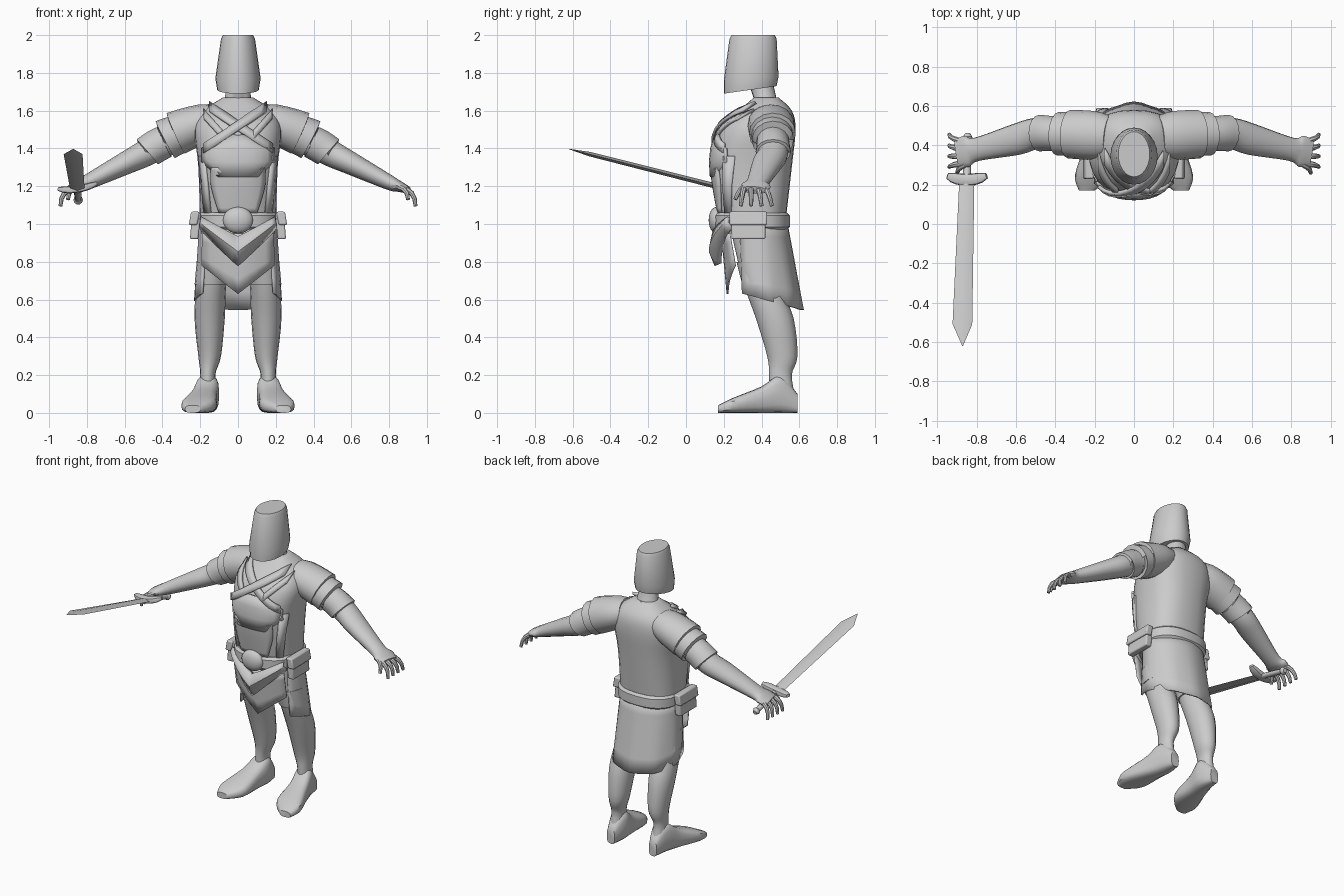
import bpy, bmesh
from math import sin, cos, pi, copysign, radians
from mathutils import Vector

cube = bpy.data.objects.get("Cube")
if cube:
    bpy.data.objects.remove(cube)

GREY = (.6, .6, .6, 1)
grey = bpy.data.materials.new("plain grey")
grey.use_nodes = True
grey.diffuse_color = GREY
grey.node_tree.nodes["Principled BSDF"].inputs["Base Color"].default_value = GREY


def finish(name, bm, thick=0, bevel=0):
    bmesh.ops.recalc_face_normals(bm, faces=bm.faces)
    mesh = bpy.data.meshes.new(name)
    bm.to_mesh(mesh)
    bm.free()
    mesh.materials.append(grey)
    part = bpy.data.objects.new(name, mesh)
    bpy.context.collection.objects.link(part)
    bpy.ops.object.select_all(action='DESELECT')
    part.select_set(True)
    bpy.context.view_layer.objects.active = part
    bpy.ops.object.shade_smooth_by_angle(angle=radians(40))
    if thick:
        solid = part.modifiers.new("thickness", 'SOLIDIFY')
        solid.thickness, solid.offset = thick, 0
    if bevel:
        soft = part.modifiers.new("soft_edges", 'BEVEL')
        soft.width, soft.segments = bevel, 2


def lerp(first, last, t):
    return [a + (b - a) * t for a, b in zip(first, last)]


def steps(count):
    return [k / count for k in range(count + 1)]


def refine(path, count=4):
    """Smooth curve through a few control rows."""
    rows = []
    for i in range(len(path) - 1):
        near = [path[min(max(i + k, 0), len(path) - 1)] for k in (-1, 0, 1, 2)]
        for t in steps(count)[:-1]:
            rows.append([b + t / 2 * (c - a + t * (2 * a - 5 * b + 4 * c - d + t * (3 * (b - c) + d - a)))
                         for a, b, c, d in zip(*near)])
    return rows + [list(path[-1])]


def sample(path, value):
    """Row of a refined path where its first number reaches the value."""
    for a, b in zip(path, path[1:]):
        if (a[0] - value) * (b[0] - value) <= 0:
            return lerp(a, b, (value - a[0]) / (b[0] - a[0]))


def skin(bm, rows, closed):
    for a, b in zip(rows, rows[1:]):
        n = len(a)
        for i in range(n if closed else n - 1):
            j = (i + 1) % n
            bm.faces.new((a[i], a[j], b[j], b[i]))


def loft(name, sections, sides=20, power=2):
    """Closed skin over rings given as (centre, half axis, half axis)."""
    def bulge(t):
        return copysign(abs(t) ** (2 / power), t)
    bm = bmesh.new()
    turns = [2 * pi * t for t in steps(sides)[:-1]]
    rings = [[bm.verts.new(Vector(c) + Vector(u) * bulge(cos(a)) + Vector(v) * bulge(sin(a))) for a in turns]
             for c, u, v in sections]
    skin(bm, rings, True)
    bm.faces.new(rings[0])
    bm.faces.new(rings[-1])
    finish(name, bm)


def tube(name, path, side=1, sides=16, power=2, ref=(0, 1, 0)):
    """Loft along (x, y, z, width, height) rows, with rings square to the path."""
    pts = [Vector((side * x, y, z)) for x, y, z, w, h in path]
    sections = []
    for i, (x, y, z, w, h) in enumerate(path):
        along = (pts[min(i + 1, len(pts) - 1)] - pts[max(i - 1, 0)]).normalized()
        up = along.cross(Vector(ref)).normalized()
        sections.append((pts[i], up.cross(along) * w, up * h))
    loft(name, sections, sides, power)


def sheet(name, rows, thick):
    bm = bmesh.new()
    skin(bm, [[bm.verts.new(point) for point in row] for row in rows], False)
    finish(name, bm, thick)


def level(z, half, front, back, x=0, tilt=0):
    """Horizontal ring section."""
    return (x, (front + back) / 2, z), (half, 0, 0), (0, (back - front) / 2, tilt)


# Torso rows: height, half width, front, back
BOXY = 2.5
torso = refine([(.95, .2, .2, .52), (1.3, .21, .14, .56), (1.5, .23, .18, .58),
                (1.6, .18, .28, .56), (1.67, .08, .36, .49)])
loft("torso", [level(*row) for row in torso], 28, BOXY)


def chest(x, z, off):
    """Point just in front of the torso."""
    z, half, front, back = sample(torso, z)
    out = (1 - min(abs(x) / half, .97) ** BOXY) ** (1 / BOXY)
    return x, (front + back) / 2 - (back - front) / 2 * out - off, z


# Breastplate and stomach plate: rows of height and half width
def plate(name, outline, off):
    sheet(name, [[chest(half * t, z, off) for t in lerp([-1] * 11, [1] * 11, 0) and [2 * k - 1 for k in steps(10)]]
                 for z, half in outline], .015)


plate("breastplate", [(1.47, .03), (1.4, .19), (1.33, .19), (1.25, .1)], .012)
plate("stomach_plate", refine([(1.3, .14), (1.2, .14), (1.06, .1)]), .006)


# Crossed chest straps, shoulder straps and side straps
def strap(name, side, start, end, off):
    rows = []
    for t in steps(12):
        x, z = lerp(start, end, t)
        rows.append([chest(side * x, z + edge, off) for edge in (.025, -.025)])
    sheet(name, rows, .018)


for side, label in ((1, "left"), (-1, "right")):
    strap(label + "_cross_strap", side, (.15, 1.62), (-.18, 1.4), .016 + .006 * side)
    strap(label + "_shoulder_strap", side, (.18, 1.58), (.08, 1.47), .012)
    sheet(label + "_side_strap", [[chest(side * (x + z / 10), z, .008) for x in (.04, .07)]
                                  for z in lerp([1.36] * 2, [1.06] * 2, 0)[:1] + [1.2, 1.06]], .015)

# Neck and flat-topped helmet
loft("neck", [level(1.6, .1, .33, .52), level(1.66, .07, .36, .48), level(1.75, .06, .33, .46)])
loft("helmet", [level(1.71, .11, .2, .48, tilt=.02), level(1.77, .12, .2, .49, tilt=.01),
                level(1.98, .09, .23, .48), level(2, .08, .24, .47)], 24)

# Belt, V-shaped belt front and round buckle
loft("belt", [level(1.015 + rise, .2 + grow, .165 - grow, .535 + grow)
              for rise, grow in ((-.045, 0), (-.03, .015), (.03, .015), (.045, 0))], 28, BOXY)
rows = []
for k in steps(16):
    x = 2 * k - 1
    r = abs(x)
    top, low, y = .93 + .1 * r, .785 + .2 * r, .155 + .08 * r * r
    rows.append([(x * .19, y, top), (x * .19, y - .015, (top + low) / 2), (x * .19, y + .015, low)])
sheet("belt_front", rows, .04)
bm = bmesh.new()
bmesh.ops.create_uvsphere(bm, u_segments=20, v_segments=12, radius=1)
bmesh.ops.scale(bm, vec=(.08, .04, .07), verts=bm.verts)
bmesh.ops.translate(bm, vec=(0, .16, 1.02), verts=bm.verts)
finish("buckle", bm)

# Pointed cloth in front
rows = []
for k in steps(8):
    x = 2 * k - 1
    r = abs(x)
    rows.append([(x * .19, .19 + .03 * t + .04 * r * r, z) for t in steps(4) for z in lerp([.95], [.63 + .15 * r], t)])
sheet("front_cloth", rows, .01)

# Long skirt around the back and sides, open in front
rows = []
for t in steps(5):
    row = []
    for k in steps(24):
        turn = radians(250) * (k - .5)
        fold = 1 + .02 * t * cos(12 * pi * k)
        hem = .6 - .055 * cos(turn)
        row.append(((.2 + .025 * t) * sin(turn) * fold,
                    .375 + .04 * t + (.155 + .045 * t) * cos(turn) * fold,
                    1.02 + (hem - 1.02) * t))
    rows.append(row)
sheet("skirt", rows, .01)

# Arm rows: x, y, z, half width, half height
arm = refine([(.1, .44, 1.54, .08, .06), (.2, .45, 1.51, .1, .08), (.4, .46, 1.43, .08, .08), (.5, .46, 1.37, .08, .07),
              (.6, .43, 1.32, .08, .06), (.8, .38, 1.22, .06, .04), (.85, .37, 1.2, .08, .03), (.9, .36, 1.18, .07, .02)])
# Leg rows: height, x, y, half width, half depth
leg = refine([(1, .1, .36, .09, .13), (.7, .14, .4, .08, .1), (.5, .15, .47, .08, .1),
              (.3, .15, .51, .06, .08), (.2, .16, .5, .04, .06), (.08, .16, .51, .05, .07)])
# Foot rows: y, x, half width, height
foot = refine([(.59, .16, .03, .1), (.5, .16, .06, .2), (.4, .18, .07, .14), (.25, .21, .09, .08), (.17, .24, .04, .04)])


def wrap(name, side, start, end, flare, lift=0):
    """Armour shell around part of the arm, flaring towards a lipped end."""
    path = []
    for t in steps(4):
        x, y, z, w, h = sample(arm, start + (end - start) * t)
        path.append((x, y, z + lift, w + flare * (1 + t) / 2, h + flare * (1 + t) / 2))
    x, y, z, w, h = path[-1]
    tube(name, path + [(x - .005, y, z, w - flare, h - flare)], side)


def finger(name, side, x, y, z, spread, drop):
    tube(name, [(x + .07 * sin(t * pi / 2), y + spread * t, z - drop * t * t, .018 - .008 * t, .018 - .008 * t)
                for t in steps(4)], side, 8)


def limb_rings(rows, side, grow=0):
    return [level(z, w + grow, y - d - grow, y + d + grow, side * x) for z, x, y, w, d in rows]


for side, label in ((1, "left"), (-1, "right")):
    # Arm, sleeve band, layered shoulder guard and hand
    tube(label + "_arm", arm, side)
    wrap(label + "_sleeve_band", side, .39, .48, .014)
    wrap(label + "_lower_shoulder_guard", side, .26, .385, .03, .01)
    wrap(label + "_upper_shoulder_guard", side, .13, .33, .036, .02)
    for i in range(4):
        finger(f"{label}_finger_{i + 1}", side, .87, .31 + .035 * i, 1.185, .02 * (i - 1), .09)
    finger(label + "_thumb", side, .83, .32, 1.2, -.06, .07)

    # Leg, trouser hem and foot
    loft(label + "_leg", limb_rings(leg, side), 16)
    hem = [sample(leg, z) for z in (.8, .74, .68)]
    loft(label + "_trouser_hem", limb_rings(hem, side, .008) + limb_rings(hem[-1:], side, -.01), 16)
    loft(label + "_foot", [((side * x, y, h / 2), (w, 0, 0), (0, 0, h / 2)) for y, x, w, h in foot], 16, 3)

    # Belt pouch with flap
    for name, x, z, deep, high in (("_pouch", .22, .99, .18, .14), ("_pouch_flap", .226, 1.03, .2, .07)):
        bm = bmesh.new()
        bmesh.ops.create_cube(bm, size=1)
        bmesh.ops.scale(bm, vec=(.045, deep, high), verts=bm.verts)
        for v in bm.verts:
            v.co.x += .012 * side * (v.co.z < 0)
        bmesh.ops.translate(bm, vec=(side * x, .33, z), verts=bm.verts)
        finish(label + name, bm, bevel=.008)

# Sword in the right hand: blade, guard, grip and pommel
ACROSS = (1, 0, 0)
hilt, shoulder, tip = (-.85, .24, 1.18), (-.873, -.51, 1.37), (-.872, -.62, 1.397)
end = (-.846, .44, 1.127)
tube("sword_blade", [(*hilt, .038, .014), (*shoulder, .05, .012), (*tip, .002, .001)], 1, 4, ref=ACROSS)
tube("sword_guard", [(hilt[0] + .1 * t, .225 + .02 * t * t, 1.185 + .015 * t + .015 * t * t,
                      .03 - .015 * t ** 4, .02 - .01 * t ** 4) for k in steps(8) for t in [2 * k - 1]], 1, 10, 3)
tube("sword_grip", [(*hilt, .02, .018), (*end, .018, .016)], 1, 10, ref=ACROSS)
tube("sword_pommel", [(*lerp(hilt, end, t), size, size) for t, size in ((.9, .014), (1, .025), (1.1, .014))],
     1, 10, ref=ACROSS)
